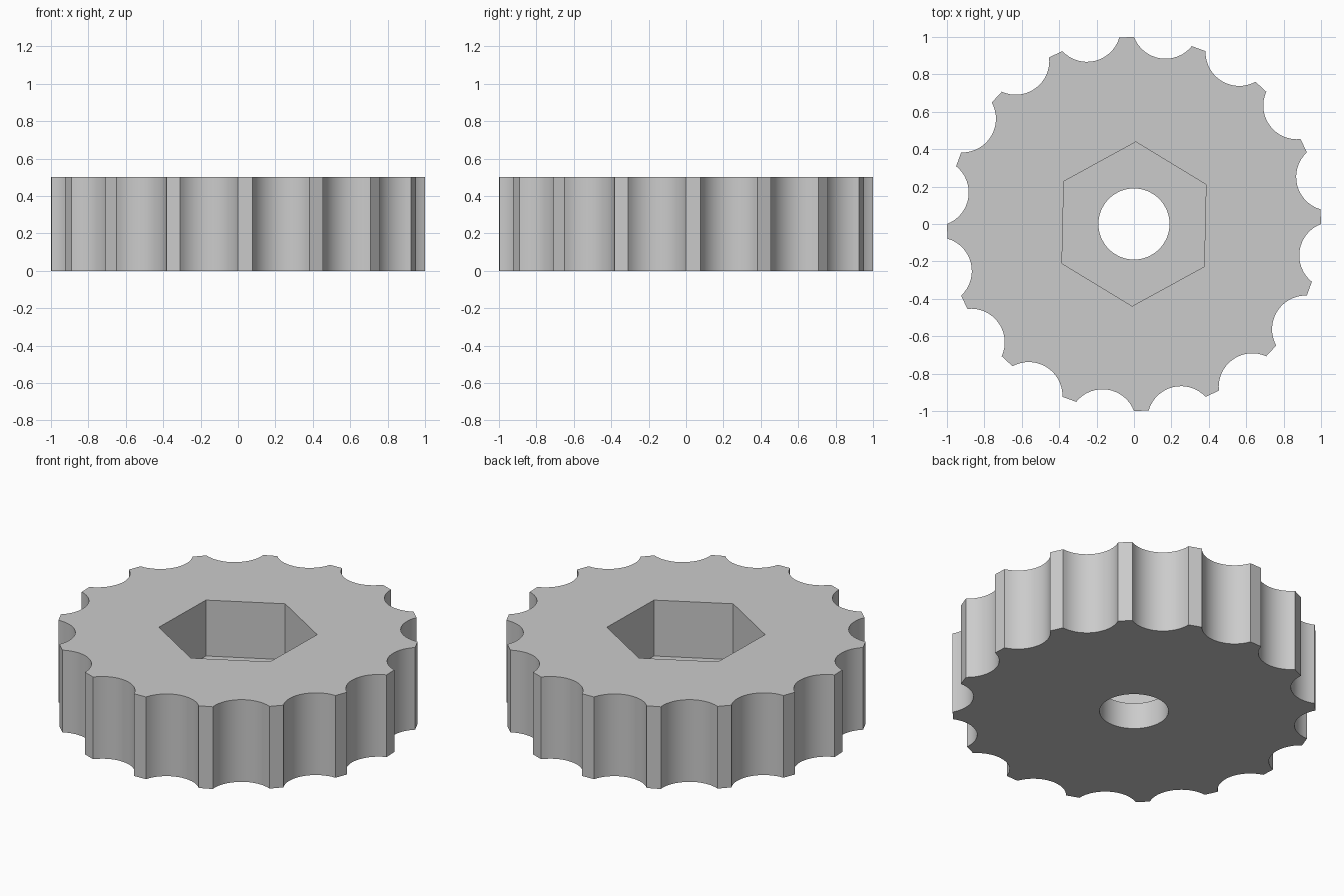
import bpy, bmesh
from math import sin, cos, asin, pi, radians
from mathutils import Vector

if "Cube" in bpy.data.objects:
    bpy.data.objects.remove(bpy.data.objects["Cube"])

HEIGHT, FLOOR = 0.5, 0.16
TEETH, TOOTH_ANGLE = 16, radians(4.5)
SCALLOP_R, ARC_STEPS = 0.18, 16
PITCH = 2 * pi / TEETH


def polar(radius, angle):
    return Vector((radius * cos(angle), radius * sin(angle)))


def polygon(radius, sides, turn=0.0):
    return [polar(radius, turn + 2 * pi * i / sides) for i in range(sides)]


def scalloped_rim():
    """Short flat teeth of unit radius with circular finger scoops between."""
    half = (PITCH - TOOTH_ANGLE) / 2
    swing = asin(sin(half) / SCALLOP_R)
    centre_r = cos(half) + SCALLOP_R * cos(swing)
    points = []
    for i in range(TEETH):
        middle = i * PITCH + TOOTH_ANGLE + half
        for s in range(ARC_STEPS + 1):
            a = middle + pi + swing - 2 * swing * s / ARC_STEPS
            points.append(polar(centre_r, middle) + polar(SCALLOP_R, a))
    return points


bm = bmesh.new()


def ring(points, z):
    verts = [bm.verts.new((p.x, p.y, z)) for p in points]
    edges = [bm.edges.new((v, verts[i - 1])) for i, v in enumerate(verts)]
    return verts, edges


def wall(low, high):
    a, b = low[0], high[0]
    for i in range(len(a)):
        bm.faces.new((a[i - 1], a[i], b[i], b[i - 1]))


def flat(*rings):
    bmesh.ops.triangle_fill(bm, use_beauty=True,
                            edges=[e for r in rings for e in r[1]])


# Outer rim, hexagonal nut pocket and round bolt hole
rim, nut = scalloped_rim(), polygon(0.439, 6, radians(-31.3))
bolt = polygon(0.19, 64)
rim_low, rim_high = ring(rim, 0), ring(rim, HEIGHT)
nut_low, nut_high = ring(nut, FLOOR), ring(nut, HEIGHT)
bolt_low, bolt_high = ring(bolt, 0), ring(bolt, FLOOR)
for low, high in ((rim_low, rim_high), (nut_low, nut_high), (bolt_low, bolt_high)):
    wall(low, high)

# Top face, pocket floor and underside
flat(rim_high, nut_high)
flat(nut_low, bolt_high)
flat(rim_low, bolt_low)
bmesh.ops.recalc_face_normals(bm, faces=bm.faces)

mesh = bpy.data.meshes.new("scalloped_knob")
bm.to_mesh(mesh)
bm.free()
knob = bpy.data.objects.new("scalloped_knob", mesh)
bpy.context.collection.objects.link(knob)

# Plain grey finish
grey = bpy.data.materials.new("plain grey")
grey.use_nodes = True
colour = (0.6, 0.6, 0.6, 1)
grey.diffuse_color = colour
grey.node_tree.nodes["Principled BSDF"].inputs["Base Color"].default_value = colour
mesh.materials.append(grey)

bpy.ops.object.select_all(action="DESELECT")
knob.select_set(True)
bpy.context.view_layer.objects.active = knob
bpy.ops.object.shade_smooth_by_angle(angle=radians(25))
